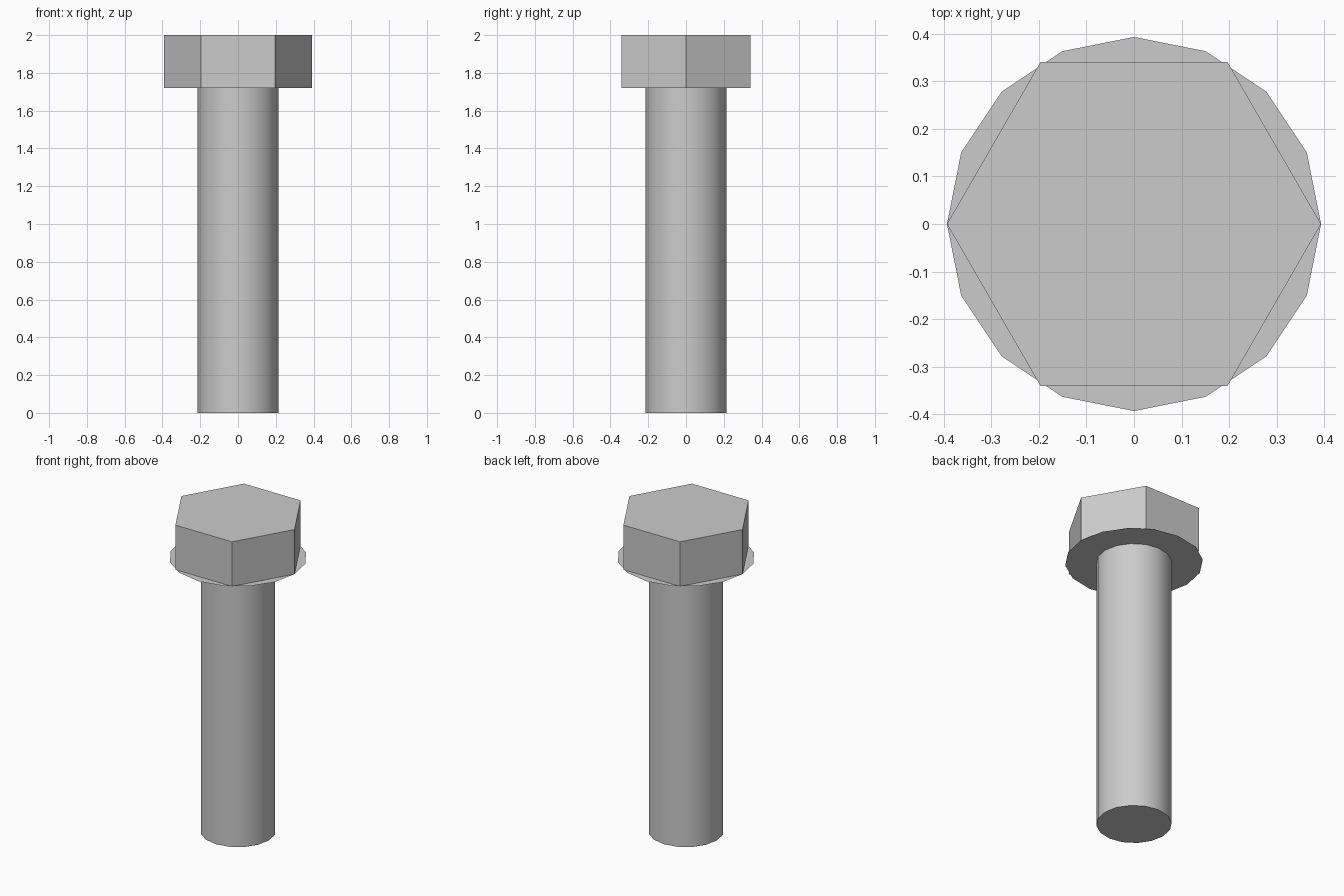
import bpy
import math

cube = bpy.data.objects.get("Cube")
if cube:
    bpy.data.objects.remove(cube, do_unlink=True)

HEAD_BASE, TOP = 1.72, 2.0
HEAD_RADIUS, SHAFT_RADIUS = 0.393, 0.215

steel = bpy.data.materials.new("grey steel")
steel.use_nodes = True
COLOUR = (0.6, 0.6, 0.6, 1)
steel.diffuse_color = COLOUR
steel.node_tree.nodes["Principled BSDF"].inputs["Base Color"].default_value = COLOUR


def prism(name, sides, radius, bottom, top):
    """Upright prism with a corner on the +x axis."""
    bpy.ops.mesh.primitive_cylinder_add(
        vertices=sides, radius=radius, depth=top - bottom,
        location=(0, 0, (bottom + top) / 2), rotation=(0, 0, math.pi / 2))
    return finish(name)


def finish(name):
    obj = bpy.context.object
    obj.name = obj.data.name = name
    bpy.ops.object.transform_apply(location=True, rotation=True, scale=True)
    obj.data.materials.append(steel)
    return obj


# Hexagonal head, flat faced
prism("hex_head", 6, HEAD_RADIUS, HEAD_BASE, TOP)

# Paper-thin flange under the head
bpy.ops.mesh.primitive_circle_add(
    vertices=16, radius=HEAD_RADIUS, fill_type="NGON", location=(0, 0, HEAD_BASE))
flange = finish("flange")
flange.data.flip_normals()

# Round shank, smooth sides with a sharp end
shank = prism("shank", 16, SHAFT_RADIUS, 0, HEAD_BASE)
bpy.ops.object.shade_smooth_by_angle(angle=math.radians(30))
